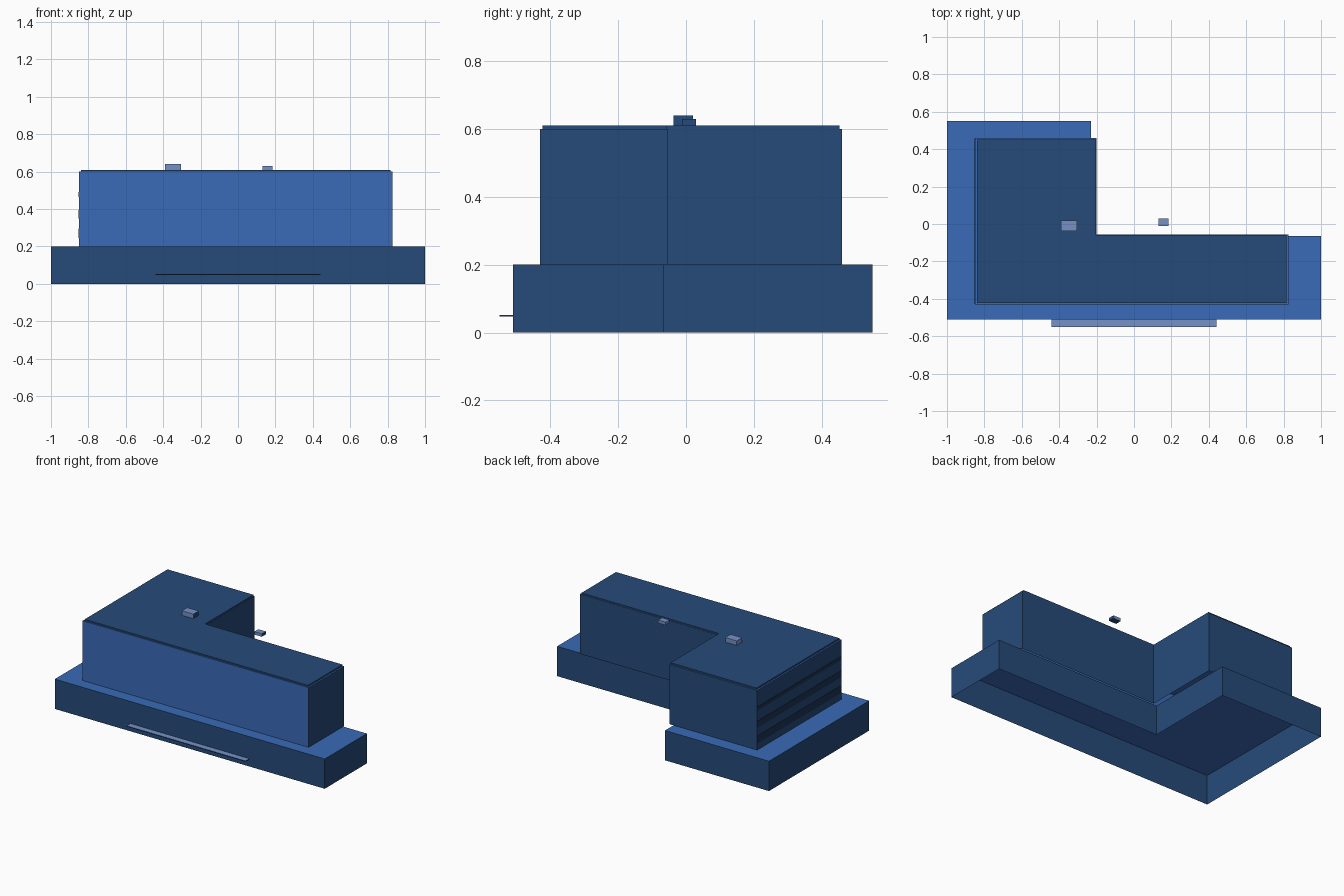
import bpy, bmesh

if "Cube" in bpy.data.objects:
    bpy.data.objects.remove(bpy.data.objects["Cube"])


def material(name, srgb):
    m = bpy.data.materials.new(name)
    lin = [((c + 0.055) / 1.055) ** 2.4 for c in srgb]
    m.diffuse_color = (*lin, 1.0)
    m.use_nodes = True
    m.node_tree.nodes["Principled BSDF"].inputs["Base Color"].default_value = m.diffuse_color
    return m


NAVY = material("navy wall", (0.148, 0.292, 0.475))
BLUE = material("bright blue", (0.225, 0.42, 0.72))
GREY = material("grey blue", (0.46, 0.57, 0.78))
DARK = material("dark navy", (0.10, 0.20, 0.33))


def l_outline(x0, x1, y0, y1, nx, ny):
    """L-shaped footprint whose notch is at the back right."""
    return [(x0, y0), (x1, y0), (x1, ny), (nx, ny), (nx, y1), (x0, y1)]


def prism(name, outline, z0, z1, mats, rule, bottom=False):
    """Extruded footprint; rule(normal) picks the material slot."""
    bm = bmesh.new()
    lo = [bm.verts.new((x, y, z0)) for x, y in outline]
    hi = [bm.verts.new((x, y, z1)) for x, y in outline]
    n = len(outline)
    for i in range(n):
        j = (i + 1) % n
        bm.faces.new((lo[i], lo[j], hi[j], hi[i]))
    bm.faces.new(hi)
    if bottom:
        bm.faces.new(lo[::-1])
    bm.normal_update()
    for f in bm.faces:
        f.material_index = rule(f.normal)
    me = bpy.data.meshes.new(name)
    bm.to_mesh(me)
    bm.free()
    for m in mats:
        me.materials.append(m)
    ob = bpy.data.objects.new(name, me)
    bpy.context.collection.objects.link(ob)
    return ob


def box(name, x0, x1, y0, y1, z0, z1, mats, rule):
    return prism(name, [(x0, y0), (x1, y0), (x1, y1), (x0, y1)],
                 z0, z1, mats, rule, True)


# Podium: hollow underneath, navy walls, bright terrace
prism("podium", l_outline(-1, 1, -0.51, 0.55, -0.23, -0.065), 0, 0.2,
      [NAVY, BLUE], lambda n: int(n.z > 0.5))

# Upper block: bright front facade, navy sides and back
prism("upper_block", l_outline(-0.85, 0.825, -0.43, 0.46, -0.2, -0.055), 0.2, 0.6,
      [NAVY, BLUE], lambda n: int(n.z > 0.5 or n.y < -0.5))

# Thin roof slab set in from the walls
prism("roof_slab", l_outline(-0.84, 0.815, -0.423, 0.453, -0.203, -0.058), 0.6, 0.61,
      [NAVY], lambda n: 0)

# Window bands on the left wall
for i, (z0, z1) in enumerate([(0.245, 0.295), (0.35, 0.395), (0.465, 0.49)]):
    box(f"window_band_{i + 1}", -0.852, -0.849, -0.428, 0.458, z0, z1,
        [DARK], lambda n: 0)

# Rooftop units
side = lambda n: int(n.x > 0.5 or n.z < -0.5)
box("roof_unit_large", -0.39, -0.305, -0.037, 0.02, 0.61, 0.64, [GREY, NAVY], side)
box("roof_unit_small", 0.13, 0.185, -0.012, 0.03, 0.61, 0.63, [GREY, NAVY], side)

# Entrance canopy
box("entrance_canopy", -0.44, 0.44, -0.55, -0.51, 0.047, 0.052,
    [GREY, NAVY], lambda n: int(n.z < 0.5))
